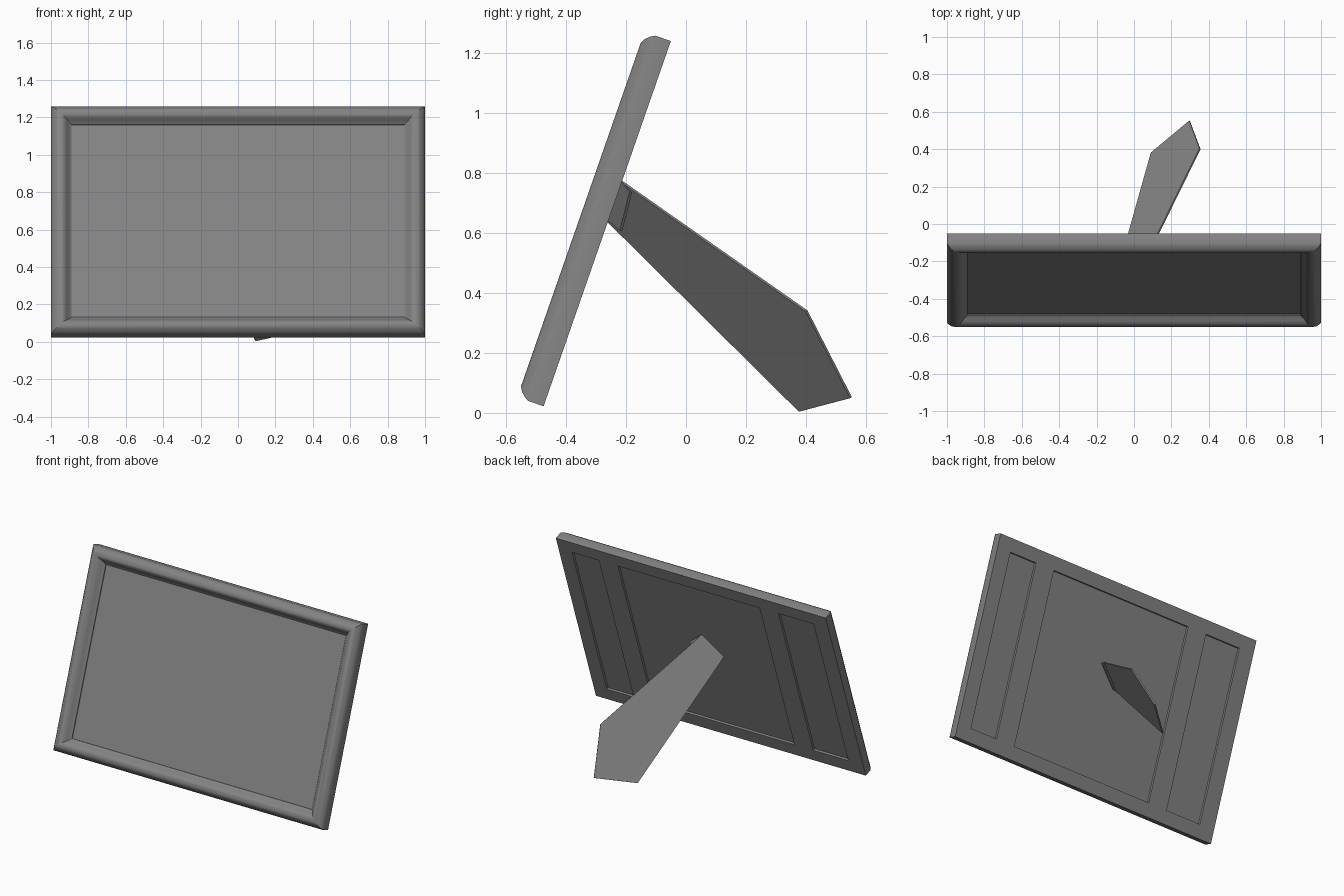
import bpy, bmesh
from math import atan2
from mathutils import Vector

cube = bpy.data.objects.get("Cube")
if cube:
    bpy.data.objects.remove(cube, do_unlink=True)

grey = bpy.data.materials.new("plain_grey")
grey.use_nodes = True
colour = (0.23, 0.23, 0.23, 1)
grey.diffuse_color = colour
grey.node_tree.nodes["Principled BSDF"].inputs["Base Color"].default_value = colour

HEIGHT = 1.29
LEAN = -atan2(0.329, 0.944)


def finish(name, bm, leaning=False):
    mesh = bpy.data.meshes.new(name)
    bm.to_mesh(mesh)
    bm.free()
    mesh.materials.append(grey)
    obj = bpy.data.objects.new(name, mesh)
    bpy.context.collection.objects.link(obj)
    if leaning:
        obj.location = (0, -0.475, 0.022)
        obj.rotation_euler.x = LEAN
    return obj


def ring(bm, width, depth):
    """Rectangle of corners, set in from the outer edge and forward from the back."""
    x, low, high = 1 - width * 1.1, width, HEIGHT - width
    return [bm.verts.new((a, -depth, b))
            for a, b in ((-x, low), (x, low), (x, high), (-x, high))]


def plate(name, points, offset):
    """Thin flat plate from an outline."""
    bm = bmesh.new()
    front = [bm.verts.new(p) for p in points]
    back = [bm.verts.new(Vector(p) + offset) for p in points]
    bm.faces.new(front)
    bm.faces.new(back[::-1])
    for i in range(len(points)):
        j = (i + 1) % len(points)
        bm.faces.new((front[i], back[i], back[j], front[j]))
    bmesh.ops.recalc_face_normals(bm, faces=bm.faces)
    return finish(name, bm)


# Mitred moulding: (distance in from edge, distance forward)
profile = [(0, 0), (0, 0.055), (0.009, 0.070), (0.022, 0.084), (0.038, 0.093),
           (0.053, 0.092), (0.066, 0.084), (0.077, 0.071), (0.086, 0.058),
           (0.100, 0.048), (0.100, 0.042)]
bm = bmesh.new()
rings = [ring(bm, w, d) for w, d in profile]
for a, b in zip(rings, rings[1:]):
    for k in range(4):
        n = (k + 1) % 4
        bm.faces.new((a[k], a[n], b[n], b[k]))
frame = finish("frame_moulding", bm, True)
bpy.context.view_layer.objects.active = frame
frame.select_set(True)
bpy.ops.object.shade_smooth_by_angle(angle=0.6)

# Flat panel inside the frame
bm = bmesh.new()
bm.faces.new(ring(bm, 0.100, 0.042))
finish("front_panel", bm, True)

# Back board with three shallow recesses
xs = [-1, -0.89, -0.63, -0.49, 0.56, 0.70, 0.90, 1]
zs = [0, 0.087, 1.205, HEIGHT]
bm = bmesh.new()
grid = [[bm.verts.new((x, 0, z)) for z in zs] for x in xs]
recesses = []
for i in range(len(xs) - 1):
    for j in range(len(zs) - 1):
        face = bm.faces.new((grid[i][j], grid[i][j + 1],
                             grid[i + 1][j + 1], grid[i + 1][j]))
        if i % 2 and j == 1:
            recesses.append(face)
bm.normal_update()
bmesh.ops.inset_individual(bm, faces=recesses, thickness=0.001, depth=-0.014)
finish("back_board", bm, True)

# Slanted five-sided stand and the small hinge tab beside it
hinge_top, hinge_low = (0.040, -0.225, 0.783), (-0.094, -0.272, 0.656)
plate("stand_leg",
      [hinge_top, (0.350, 0.405, 0.342), (0.295, 0.553, 0.053),
       (0.090, 0.382, 0.008), hinge_low],
      Vector((0.626, -0.631, -0.456)) * 0.009)
plate("hinge_tab",
      [hinge_top, (0.10, -0.180, 0.735), (-0.02, -0.213, 0.605), hinge_low],
      Vector((0, -0.008, 0.003)))
